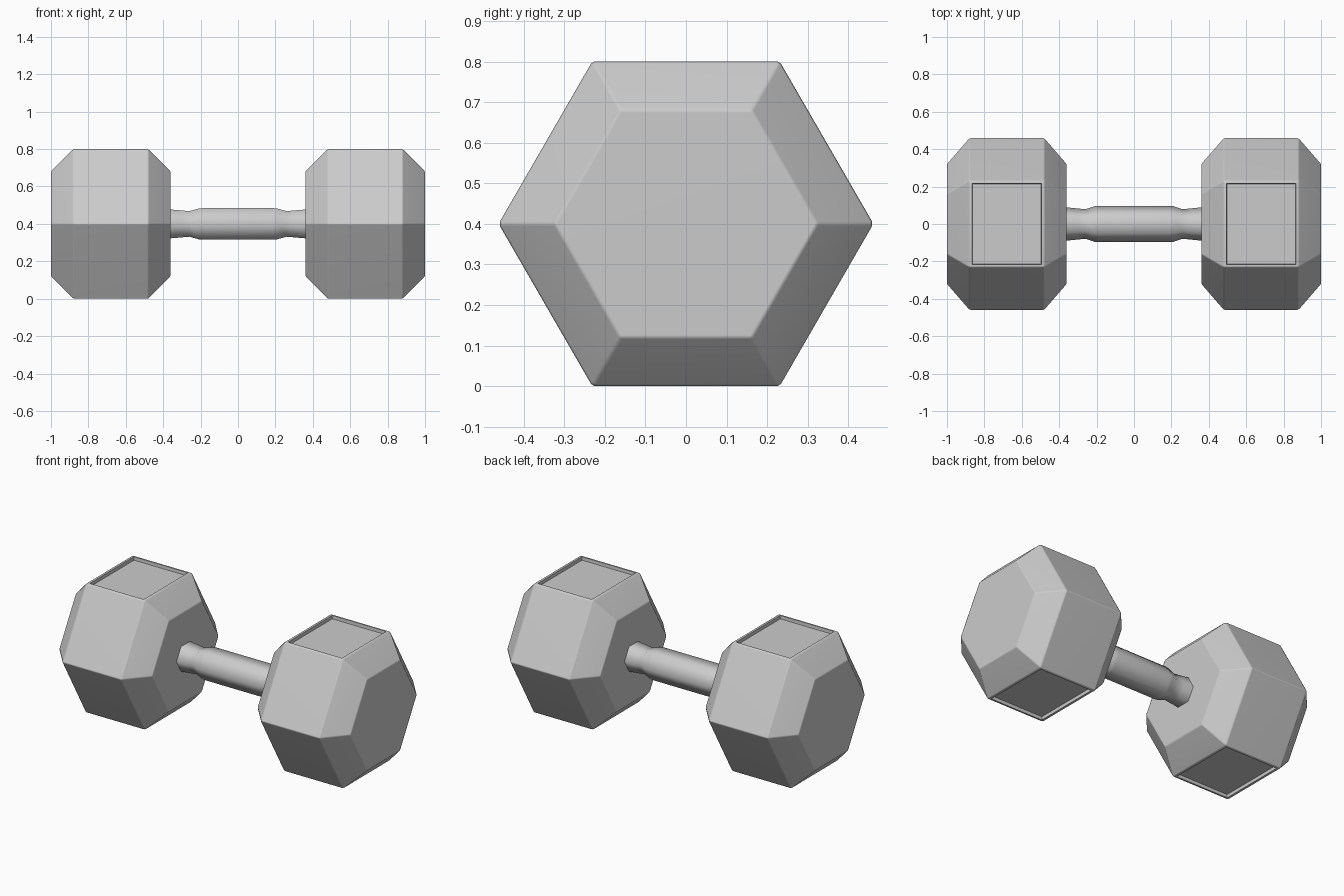
import bpy, bmesh
from math import cos, sin, pi, radians

if "Cube" in bpy.data.objects:
    bpy.data.objects.remove(bpy.data.objects["Cube"])

AXIS_Z = 0.4


def hex_solid(bm, profile):
    """Closed six-sided solid along x from (x, corner radius) pairs."""
    rings = [[bm.verts.new((x, r * cos(i * pi / 3), AXIS_Z + r * sin(i * pi / 3)))
              for i in range(6)] for x, r in profile]
    for a, b in zip(rings, rings[1:]):
        for i in range(6):
            j = (i + 1) % 6
            bm.faces.new((a[i], a[j], b[j], b[i]))
    bm.faces.new(rings[0])
    bm.faces.new(rings[-1])
    bmesh.ops.recalc_face_normals(bm, faces=bm.faces[:])


def finish(bm, name, angle):
    mesh = bpy.data.meshes.new(name)
    bm.to_mesh(mesh)
    bm.free()
    obj = bpy.data.objects.new(name, mesh)
    bpy.context.collection.objects.link(obj)
    bpy.ops.object.select_all(action='DESELECT')
    obj.select_set(True)
    bpy.context.view_layer.objects.active = obj
    bpy.ops.object.shade_smooth_by_angle(angle=radians(angle))
    return obj


def weight(name, side):
    bm = bmesh.new()
    R = 0.462
    hex_solid(bm, [(side * x, r) for x, r in
                   ((0.36, R * 0.7), (0.48, R), (0.88, R), (1.0, R * 0.7))])
    # softened edges
    bmesh.ops.bevel(bm, geom=bm.edges[:], offset=0.006, offset_type='OFFSET',
                    segments=1, profile=0.5, affect='EDGES')
    bm.normal_update()
    # recessed panels on the top and bottom flats
    panels = [f for f in bm.faces if abs(f.normal.z) > 0.99 and f.calc_area() > 0.05]
    bmesh.ops.inset_individual(bm, faces=panels, thickness=0.013)
    bmesh.ops.inset_individual(bm, faces=panels, thickness=0.002, depth=-0.02)
    obj = finish(bm, name, 35)
    mod = obj.modifiers.new("weighted_normals", 'WEIGHTED_NORMAL')
    mod.keep_sharp = True


# hexagonal end weights
weight("weight_right", 1)
weight("weight_left", -1)

# grip with a narrowed neck at each end
half = [(0.19, 0.097), (0.21, 0.095), (0.26, 0.079), (0.30, 0.083), (0.37, 0.09)]
bm = bmesh.new()
hex_solid(bm, [(-x, r) for x, r in reversed(half)] + half)
finish(bm, "handle", 70)
